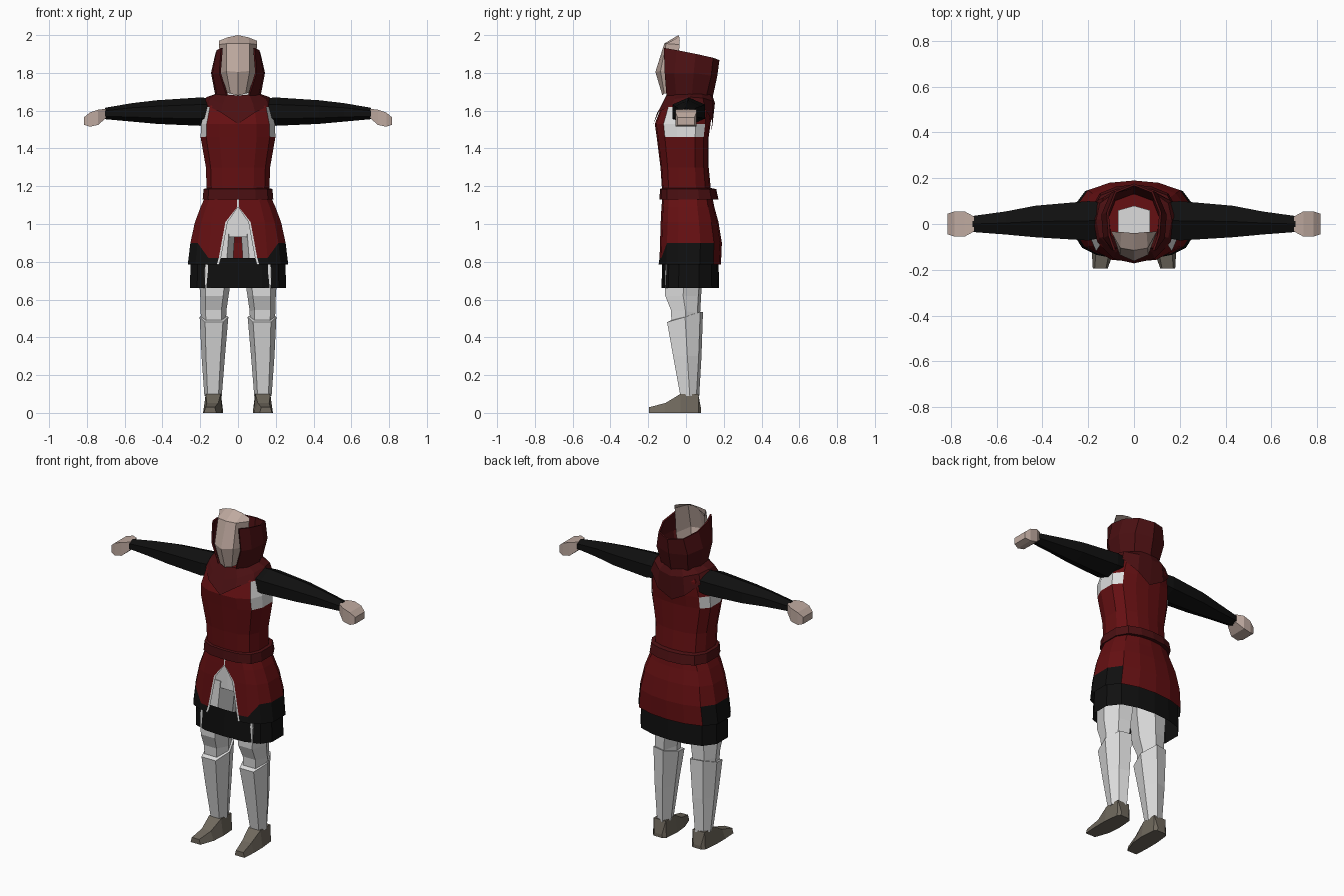
import bpy

if "Cube" in bpy.data.objects:
    bpy.data.objects.remove(bpy.data.objects["Cube"])


def material(name, r, g, b):
    m = bpy.data.materials.new(name)
    m.use_nodes = True
    m.diffuse_color = (r, g, b, 1)
    node = next(n for n in m.node_tree.nodes if n.type == 'BSDF_PRINCIPLED')
    node.inputs["Base Color"].default_value = (r, g, b, 1)
    return m


RED = material("tunic red", 0.13, 0.005, 0.006)
MAROON = material("hood maroon", 0.07, 0.005, 0.006)
BLACK = material("black cloth", 0.005, 0.005, 0.005)
WHITE = material("pale cloth", 0.72, 0.72, 0.72)
SKIN = material("skin", 0.52, 0.40, 0.35)
BROWN = material("boot brown", 0.16, 0.14, 0.11)


def loft(name, rings, mats, closed=True, caps="", rule=None, mirror=False, solid=0):
    """Skin a stack of equal-length rings; caps may hold 'a' (first) and 'b' (last)."""
    n = len(rings[0])
    verts = [p for ring in rings for p in ring]
    faces = []
    for k in range(len(rings) - 1):
        for i in range(n if closed else n - 1):
            j = (i + 1) % n
            faces.append((k * n + i, k * n + j, k * n + n + j, k * n + n + i))
    if "a" in caps:
        faces.append(tuple(reversed(range(n))))
    if "b" in caps:
        faces.append(tuple(range(len(verts) - n, len(verts))))
    mesh = bpy.data.meshes.new(name)
    mesh.from_pydata(verts, [], faces)
    for m in mats:
        mesh.materials.append(m)
    if rule:
        for p in mesh.polygons:
            p.material_index = rule(p.center)
    ob = bpy.data.objects.new(name, mesh)
    bpy.context.collection.objects.link(ob)
    if mirror:
        ob.modifiers.new("mirror", 'MIRROR')
    if solid:
        mod = ob.modifiers.new("thickness", 'SOLIDIFY')
        mod.thickness = solid
        mod.offset = 0
    return ob


def both(half):
    """Complete a half outline (front centre to back centre) across x = 0."""
    return half + [(-x, y, z) for x, y, z in reversed(half) if abs(x) > 1e-6]


def body_ring(z, hx, front, back):
    """Garment section with a broad front, rounded sides and back."""
    shape = [(0, -1), (.5, -.95), (.85, -.72), (1, -.3), (1, .4), (.8, .78), (.42, .95), (0, 1)]
    return both([(hx * u, v * (back if v > 0 else -front), z) for u, v in shape])


def hex_ring(cx, hx, front, back, z_front, z_back):
    """Leg section: flat front, wide sides and a ridge at the back."""
    mid = front + (back - front) * .5
    zm = (z_front + z_back) / 2
    return [(cx - hx * .62, front, z_front), (cx + hx * .62, front, z_front), (cx + hx, mid, zm),
            (cx + hx * .5, back - .015, z_back), (cx - hx * .5, back, z_back), (cx - hx, mid, zm)]


# Torso, with bare patches under the arms
torso = [(1.15, .165, -.125, .135), (1.3, .17, -.135, .12), (1.46, .198, -.155, .12),
         (1.53, .195, -.165, .13), (1.62, .175, -.13, .14), (1.67, .14, -.09, .13)]
loft("tunic", [body_ring(*r) for r in torso], [RED, WHITE], caps="b",
     rule=lambda c: int(abs(c.x) > .17 and 1.46 < c.z < 1.58 and -.1 < c.y < .1))

# Belt
belt = [(1.135, .17, -.125, .145), (1.13, .187, -.14, .172),
        (1.185, .182, -.138, .16), (1.19, .165, -.125, .135)]
loft("belt", [body_ring(*r) for r in belt], [MAROON])

# Skirt with a front slit, pale slit trim and black hem
skirt = []
for z, hx, front, back, slit in [(1.14, .175, -.125, .14, 0), (1.09, .198, -.13, .15, 0),
                                 (1.01, .228, -.134, .172, .055), (.9, .252, -.14, .19, .09),
                                 (.785, .266, -.145, .185, .1)]:
    outline = body_ring(z, hx, front, back)[2:8]
    trim = .012 if slit else .004
    row = [(slit, front, z), (slit + trim, front, z), (hx * .62, front * .93, z)] + outline
    if z == .9:
        row = [(x, y, .82 if i < 3 else z) for i, (x, y, _) in enumerate(row)]
    skirt.append(row)


def skirt_colour(c):
    if c.y < -.12 and c.x < .107 and c.x < .012 + (1.09 - c.z) * .8 and c.z > .82:
        return 2 if c.x < .101 else 0
    return int(c.z < .855 and (c.z < .83 or c.x > .2))


skirt_ob = loft("skirt", skirt, [RED, BLACK, WHITE], closed=False, mirror=True, rule=skirt_colour)
for index, face in enumerate(skirt_ob.data.polygons):
    if index % (len(skirt[0]) - 1) == 0:
        face.material_index = 2

# Black underskirt
under = [(.82, .25, -.125, .172), (.66, .255, -.13, .175)]
loft("underskirt", [body_ring(*r) for r in under], [BLACK])

# Pelvis
loft("pelvis", [body_ring(z, w, -.1, .1) for z, w in [(.93, .17), (1.0, .165), (1.13, .13)]],
     [WHITE], caps="ab")

# Legs
loft("thigh", [hex_ring(.1, .085, -.1, .1, .97, .97), hex_ring(.12, .09, -.11, .09, .75, .75),
               hex_ring(.125, .075, -.11, .08, .62, .62), hex_ring(.13, .068, -.08, .075, .545, .53),
               hex_ring(.128, .065, -.075, .075, .45, .45)], [WHITE], caps="ab", mirror=True)
loft("shin", [hex_ring(.127, .062, -.08, .075, .49, .53), hex_ring(.127, .076, -.1, .09, .48, .535),
              hex_ring(.131, .062, -.068, .082, .3, .3), hex_ring(.132, .046, -.03, .07, .09, .09)],
     [WHITE], caps="ab", mirror=True)

# Boots: cross-sections from heel to toe
boot = []
for y, x0, x1, inset, top in [(.08, .1, .16, .005, .02), (.065, .085, .175, .005, .1),
                              (-.03, .078, .185, .014, .1), (-.11, .085, .185, .02, .052),
                              (-.195, .115, .18, .008, .03)]:
    boot.append([(x0, y, 0), (x1, y, 0), (x1 - inset, y, top), (x0 + inset, y, top)])
loft("boot", boot, [BROWN], caps="ab", mirror=True)


def limb_ring(x, y0, y1, z0, z1):
    """Six-sided section across an arm."""
    ym = (y0 + y1) / 2
    zl, zh = z0 + (z1 - z0) * .25, z0 + (z1 - z0) * .75
    return [(x, ym, z0), (x, y1, zl), (x, y1, zh), (x, ym, z1), (x, y0, zh), (x, y0, zl)]


# Sleeves
sleeve = [(.14, -.06, .095, 1.53, 1.665), (.2, -.072, .1, 1.52, 1.67), (.43, -.058, .08, 1.53, 1.655),
          (.56, -.046, .055, 1.542, 1.64), (.705, -.035, .035, 1.555, 1.615)]
loft("sleeve", [limb_ring(*r) for r in sleeve], [BLACK], caps="ab", mirror=True)

# Hands: boxy mitts
hand = []
for x, w, z0, z1 in [(.7, .033, 1.56, 1.61), (.74, .055, 1.525, 1.605),
                     (.785, .055, 1.515, 1.59), (.815, .045, 1.525, 1.565)]:
    hand.append([(x, -w, z0), (x, w, z0), (x, w, z1), (x, -w, z1)])
loft("hand", hand, [SKIN], caps="ab", mirror=True)

# Cowl pointed at front and back
cowl_low = [(0, -.172, 1.53), (.09, -.152, 1.59), (.16, -.08, 1.625), (.185, .02, 1.655),
            (.165, .1, 1.61), (.09, .142, 1.54), (0, .135, 1.49)]
cowl_mid = [(0, -.14, 1.61), (.08, -.125, 1.635), (.15, -.06, 1.662), (.165, .02, 1.672),
            (.15, .09, 1.667), (.08, .142, 1.65), (0, .153, 1.64)]
cowl_top = [(0, -.105, 1.68), (.06, -.1, 1.685), (.105, -.05, 1.69), (.115, .02, 1.69),
            (.1, .08, 1.69), (.06, .125, 1.685), (0, .14, 1.68)]
loft("cowl", [both(r) for r in (cowl_low, cowl_mid, cowl_top)], [MAROON])

# Hood open at the face and crown
hood_low = [(.055, -.1, 1.675), (.105, -.05, 1.68), (.115, .03, 1.68), (.085, .105, 1.68), (0, .137, 1.675)]
hood_mid = [(.095, -.11, 1.8), (.13, -.06, 1.8), (.138, .04, 1.8), (.1, .13, 1.785), (0, .16, 1.78)]
hood_top = [(.085, -.115, 1.932), (.108, -.05, 1.92), (.115, .05, 1.9), (.08, .14, 1.88), (0, .172, 1.868)]
loft("hood", [both(r) for r in (hood_low, hood_mid, hood_top)], [MAROON], closed=False, solid=.01)

# Face shell with a centre ridge
face = [[(0, -.125, 1.68), (.04, -.115, 1.69), (.075, -.04, 1.7)],
        [(0, -.162, 1.805), (.062, -.135, 1.81), (.095, -.04, 1.8)],
        [(0, -.115, 1.955), (.06, -.105, 1.955), (.1, -.035, 1.95)],
        [(0, -.04, 2.0), (.055, -.035, 1.988), (.1, -.033, 1.97)]]
loft("face", [[(-x, y, z) for x, y, z in reversed(r[1:])] + r for r in face], [SKIN], closed=False)

# Neck
loft("neck", [both([(.07, -.04, z), (.07, .06, z), (0, .08, z)]) for z in (1.6, 1.72)],
     [WHITE], caps="b")
